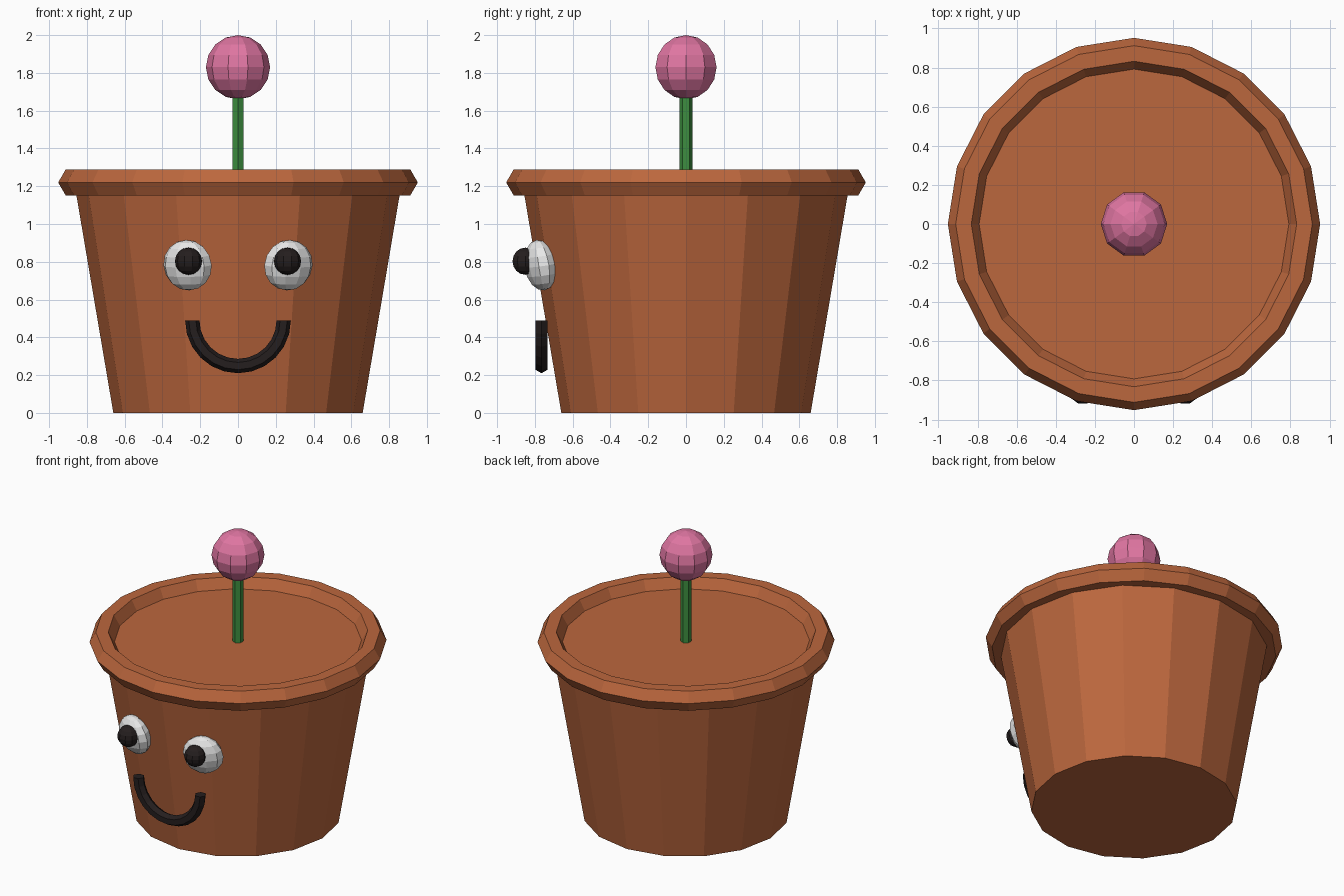
import bpy, bmesh, math
from mathutils import Matrix, Vector

if "Cube" in bpy.data.objects:
    bpy.data.objects.remove(bpy.data.objects["Cube"])


def material(name, rgb):
    m = bpy.data.materials.new(name)
    m.diffuse_color = (*rgb, 1)
    m.use_nodes = True
    m.node_tree.nodes["Principled BSDF"].inputs["Base Color"].default_value = m.diffuse_color
    return m


TERRACOTTA = material("terracotta", (0.50, 0.135, 0.047))
GREEN = material("stem green", (0.047, 0.27, 0.05))
PINK = material("flower pink", (0.74, 0.18, 0.36))
WHITE = material("eye white", (0.82, 0.82, 0.82))
BLACK = material("soft black", (0.018, 0.013, 0.013))


def lathe(name, mat, profile, sides, phase=0.0, loop=False, arc=None, matrix=Matrix()):
    """Spin (radius, z) points round z; loop joins the profile ends, arc = (start, end)."""
    bm = bmesh.new()
    start, end = arc or (phase, phase + math.tau)
    count = sides + 1 if arc else sides
    rings = []
    for i in range(count):
        a = start + (end - start) * i / sides
        rings.append([bm.verts.new((r * math.cos(a), r * math.sin(a), z)) for r, z in profile])
    n = len(profile)
    for i in range(sides):
        p, q = rings[i], rings[(i + 1) % count]
        for j in range(n if loop else n - 1):
            k = (j + 1) % n
            bm.faces.new((p[j], q[j], q[k], p[k]))
    if arc:                                   # close the ends of a partial ring
        bm.faces.new(rings[0])
        bm.faces.new(rings[-1])
    elif not loop:                            # flat caps, unless the end is a pole
        for j in (0, n - 1):
            if profile[j][0] > 1e-5:
                bm.faces.new([r[j] for r in rings])
    bmesh.ops.remove_doubles(bm, verts=bm.verts, dist=1e-5)
    bmesh.ops.recalc_face_normals(bm, faces=bm.faces)
    bm.transform(matrix)
    me = bpy.data.meshes.new(name)
    bm.to_mesh(me)
    bm.free()
    me.materials.append(mat)
    ob = bpy.data.objects.new(name, me)
    bpy.context.collection.objects.link(ob)
    return ob


def ball(name, mat, radius, matrix, segs=10, rings=8):
    pts = [(radius * math.sin(math.pi * i / rings), -radius * math.cos(math.pi * i / rings))
           for i in range(rings + 1)]
    pts[0], pts[-1] = (0, -radius), (0, radius)
    return lathe(name, mat, pts, segs, matrix=matrix)


def hexagon(major, minor, z=0.0):
    return [(major + minor * math.cos(i * math.pi / 3), z + minor * math.sin(i * math.pi / 3))
            for i in range(6)]


# Pot body and its six-sided rolled rim
lathe("pot_body", TERRACOTTA, [(0.66, 0), (0.867, 1.22)], 16)
lathe("pot_rim", TERRACOTTA, hexagon(0.872, 0.08, 1.22), 20, loop=True)

# Stem and round flower
lathe("stem", GREEN, [(0.035, 1.2), (0.035, 1.7)], 6, phase=math.pi / 2)
ball("flower", PINK, 0.17, Matrix.Translation((0, 0, 1.83)))

# Eyes: flattened balls lying against the sloping wall, with round pupils
for side, label in ((-1, "left"), (1, "right")):
    pose = (Matrix.Translation((side * 0.267, -0.77, 0.782))
            @ Matrix.Rotation(side * math.radians(19), 4, 'Z')
            @ Matrix.Rotation(math.radians(9.5), 4, 'X')
            @ Matrix.Diagonal((1, 0.6, 1, 1)))
    ball(label + "_eye", WHITE, 0.135, pose)
    ball(label + "_pupil", BLACK, 0.072, Matrix.Translation((side * 0.262, -0.85, 0.803)))

# Smile: lower half of a six-sided ring, stood upright in front of the pot
lathe("smile", BLACK, hexagon(0.242, 0.038), 12, loop=True, arc=(math.pi, math.tau),
      matrix=Matrix.Translation((0, -0.765, 0.49)) @ Matrix.Rotation(math.pi / 2, 4, 'X'))
